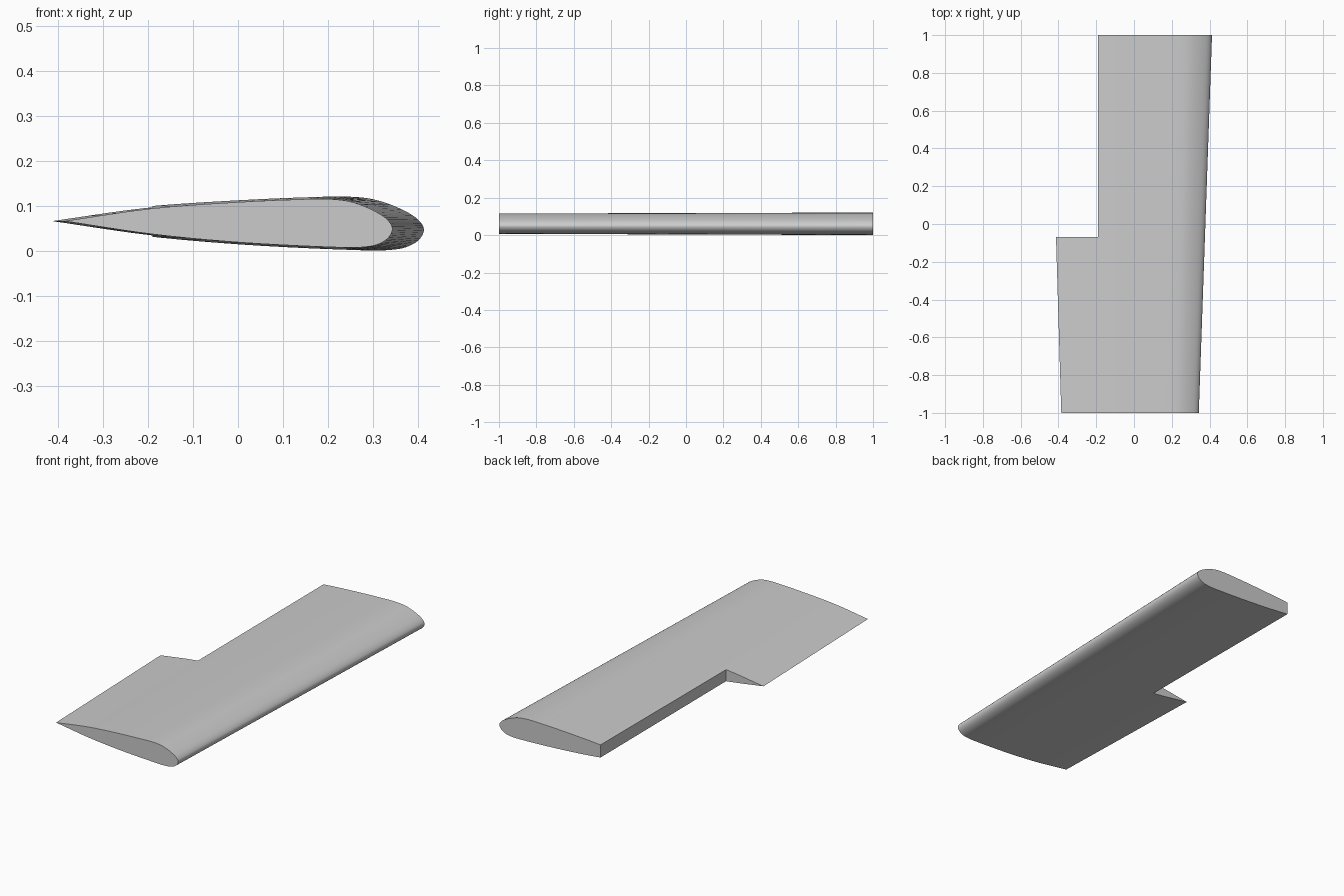
import bpy
import bmesh
from mathutils import Vector

if "Cube" in bpy.data.objects:
    bpy.data.objects.remove(bpy.data.objects["Cube"], do_unlink=True)

grey = bpy.data.materials.new("light_grey")
grey.use_nodes = True
colour = (0.6, 0.6, 0.6, 1)
grey.diffuse_color = colour
grey.node_tree.nodes["Principled BSDF"].inputs["Base Color"].default_value = colour

# Airfoil at the narrow end: upper side, around the nose, back along the lower side
AIRFOIL = [(-.385, .066), (-.19, .094), (0, .108), (.12, .1135), (.2, .115), (.25, .109),
           (.30, .09), (.332, .069), (.343, .05), (.335, .03), (.31, .014), (.27, .0075),
           (.2, .0085), (0, .019), (-.19, .037), (-.385, .066)]
TRAIL, CHORD, MID = -.385, .728, .066


def smooth_path(points, steps=5):
    """Catmull-Rom curve through the points, without the repeated last one."""
    p = [Vector(q) for q in points]
    p = [2 * p[0] - p[1]] + p + [2 * p[-1] - p[-2]]
    path = []
    for a, b, c, d in zip(p, p[1:], p[2:], p[3:]):
        # Centripetal knots keep the uneven spacing free of ripples
        t1 = (b - a).length ** .5
        t2 = t1 + (c - b).length ** .5
        t3 = t2 + (d - c).length ** .5
        for i in range(steps):
            t = t1 + (t2 - t1) * i / steps
            e = a.lerp(b, t / t1)
            f = b.lerp(c, (t - t1) / (t2 - t1))
            g = c.lerp(d, (t - t2) / (t3 - t2))
            h = e.lerp(f, t / t2)
            k = f.lerp(g, (t - t1) / (t3 - t1))
            path.append(h.lerp(k, (t - t1) / (t2 - t1)))
    return path


def make_object(name, bm):
    bmesh.ops.recalc_face_normals(bm, faces=bm.faces)
    mesh = bpy.data.meshes.new(name)
    bm.to_mesh(mesh)
    bm.free()
    mesh.materials.append(grey)
    obj = bpy.data.objects.new(name, mesh)
    bpy.context.collection.objects.link(obj)
    return obj


# Tapered wing panel lofted between the two end sections
bm = bmesh.new()
path = smooth_path(AIRFOIL)
rings = []
for y, trail, lead, thick in ((-1, TRAIL, .343, 1), (1, -.445, .413, 1.11)):
    scale = (lead - trail) / CHORD
    rings.append([bm.verts.new((trail + (p.x - TRAIL) * scale, y,
                                MID + (p.y - MID) * thick)) for p in path])
n = len(path)
for i in range(n):
    j = (i + 1) % n
    bm.faces.new((rings[0][i], rings[0][j], rings[1][j], rings[1][i]))
for ring in rings:
    bm.faces.new(ring)
wing = make_object("wing_panel", bm)

# Notch for the flap, cut from the rear edge of the wide end
bm = bmesh.new()
bmesh.ops.create_cube(bm, size=1)
for v in bm.verts:
    v.co = (-.19 if v.co.x > 0 else -.7, 1.2 if v.co.y > 0 else -.07, v.co.z)
cutter = make_object("flap_cutter", bm)
cutter.hide_render = True

bpy.context.view_layer.objects.active = wing
wing.select_set(True)
cut = wing.modifiers.new("flap_notch", "BOOLEAN")
cut.operation = "DIFFERENCE"
cut.solver = "EXACT"
cut.object = cutter
bpy.ops.object.modifier_apply(modifier=cut.name)
bpy.data.objects.remove(cutter, do_unlink=True)

bpy.ops.object.shade_smooth_by_angle(angle=0.5)
